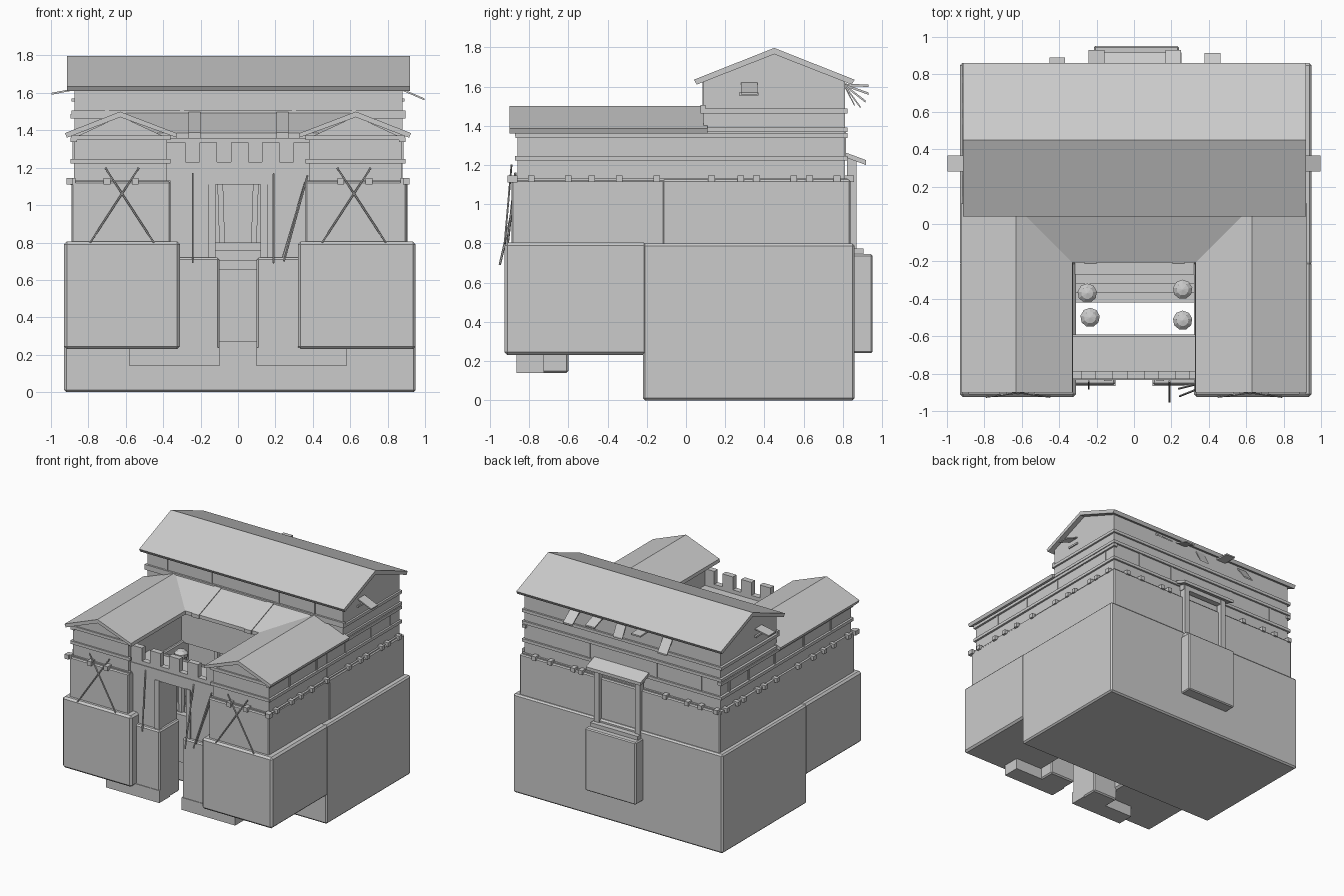
import bpy, bmesh, math
from mathutils import Vector


def prism(name, pts, axis, a, b, bevel=0):
    """Extrude a closed 2D profile along x (pts = y,z) or y (pts = x,z)."""
    bm = bmesh.new()
    put = (lambda p, t: (t, p[0], p[1])) if axis == 'x' else (lambda p, t: (p[0], t, p[1]))
    lo = [bm.verts.new(put(p, a)) for p in pts]
    hi = [bm.verts.new(put(p, b)) for p in pts]
    bm.faces.new(lo)
    bm.faces.new(hi[::-1])
    n = len(pts)
    for i in range(n):
        bm.faces.new((lo[i], hi[i], hi[(i + 1) % n], lo[(i + 1) % n]))
    bmesh.ops.recalc_face_normals(bm, faces=bm.faces)
    me = bpy.data.meshes.new(name)
    bm.to_mesh(me)
    bm.free()
    ob = bpy.data.objects.new(name, me)
    bpy.context.collection.objects.link(ob)
    if bevel:
        m = ob.modifiers.new("edge", 'BEVEL')
        m.width, m.segments = bevel, 1
    return ob


def box(name, x0, x1, y0, y1, z0, z1, bevel=0):
    x0, x1 = sorted((x0, x1))
    return prism(name, [(x0, z0), (x1, z0), (x1, z1), (x0, z1)], 'y', y0, y1, bevel)


def rod(name, p, q, r0, r1=None, sides=6):
    p, q = Vector(p), Vector(q)
    bpy.ops.mesh.primitive_cone_add(vertices=sides, radius1=r0, radius2=r0 if r1 is None else r1,
                                    depth=(q - p).length, location=(p + q) / 2,
                                    rotation=(q - p).to_track_quat('Z', 'Y').to_euler())
    bpy.context.object.name = name


def slab(name, p, q, t, axis, a, b):
    """Sloping board: profile line p-q thickened downward by t."""
    return prism(name, [p, q, (q[0], q[1] - t), (p[0], p[1] - t)], axis, a, b)


# Stone base and hall body
box("main_base", -0.93, 0.95, -0.22, 0.86, 0, 0.80, 0.012)
box("hall_lower_wall", -0.89, 0.905, -0.12, 0.84, 0.78, 1.125, 0.008)
box("hall_middle_wall", -0.875, 0.88, -0.12, 0.81, 1.12, 1.365)
prism("hall_upper_wall", [(0.09, 1.3), (0.81, 1.3), (0.81, 1.625), (0.45, 1.765), (0.09, 1.625)], 'x', -0.875, 0.88)

# Hall gable roof
prism("hall_roof", [(0.04, 1.635), (0.45, 1.797), (0.86, 1.635), (0.845, 1.61), (0.45, 1.765), (0.055, 1.61)],
      'x', -0.915, 0.92)

# Front wings, mirrored
for s in (-1, 1):
    o = 0.01
    box("wing_base", s * 0.315 + o / 2, s * 0.94 + o, -0.925, -0.2, 0.23, 0.805, 0.015)
    box("wing_lower_wall", s * 0.36, s * 0.895 + o / 2, -0.89, 0.0, 0.78, 1.125, 0.008)
    prism("wing_upper_wall", [(s * 0.38, 1.12), (s * 0.878, 1.12), (s * 0.878, 1.36), (s * 0.63, 1.475), (s * 0.38, 1.36)],
          'y', -0.86, 0.1)
    prism("wing_roof", [(s * 0.925, 1.385), (s * 0.63, 1.5), (s * 0.33, 1.385), (s * 0.325, 1.36), (s * 0.63, 1.47), (s * 0.915, 1.36)],
          'y', -0.90, 0.11)
    # crossed poles and beam ends on the wing fronts
    for d in (-1, 1):
        rod("crossed_pole", (s * 0.62 + d * 0.17, -0.925, 0.80), (s * 0.62 - d * 0.09, -0.89, 1.2), 0.005)
    for x in (0.55, 0.70, 0.90):
        box("front_beam_end", s * x - 0.018, s * x + 0.018, -0.91, -0.86, 1.11, 1.146)
    # timber bands around the wing front
    for z in (1.12, 1.235, 1.36):
        box("wing_front_band", s * 0.36, s * 0.89, -0.872, -0.85, z - 0.012, z + 0.012)
    # timber bands along the sides
    for z, y0 in ((1.12, -0.87), (1.235, -0.87), (1.35, -0.87), (1.38, 0.09), (1.475, 0.08)):
        box("side_band", s * 0.86, s * 0.895, y0, 0.825, z - 0.012, z + 0.012)
    for y in (-0.88, -0.79, -0.6, -0.48, -0.34, -0.15, 0.13, 0.28, 0.36, 0.55, 0.63, 0.77):
        box("side_beam_end", s * 0.87, s * 0.918, y - 0.017, y + 0.017, 1.112, 1.146)
    for y in (-0.6, -0.25, 0.12, 0.45, 0.7):
        box("side_upright", s * 0.87, s * 0.884, y - 0.01, y + 0.01, 1.235, 1.36)
    # gable window with propped shutter
    z = 1.60 if s < 0 else 1.57
    box("gable_window_sill", s * 0.86, s * 0.89, 0.27, 0.37, 1.555, 1.57)
    slab("gable_shutter", (s * 0.87, 1.625), (s * 0.998, z), 0.01, 'y', 0.28, 0.365)

# Cross roof at the back of the courtyard
slab("court_roof", (-0.205, 1.385), (0.10, 1.502), 0.028, 'x', -0.6, 0.6)
for x in (-0.233, 0.237):
    slab("court_roof_strip", (-0.215, 1.387), (0.09, 1.504), 0.03, 'x', x - 0.032, x + 0.032)
box("court_lintel", -0.38, 0.38, -0.18, -0.10, 1.11, 1.37)

# Courtyard doorway tapering upward, and its porch steps
for s in (-1, 1):
    prism("door_jamb", [(s * 0.07, 0.8), (s * 0.10, 0.8), (s * 0.11, 1.11), (s * 0.08, 1.11)], 'y', -0.15, -0.11)
for i, z in enumerate((0.80, 0.757, 0.705, 0.655)):
    box("court_step", -0.315, 0.32, -0.27 - i * 0.05, -0.2, 0.27, z)
# Courtyard columns, narrower at the foot, with cushion capitals
for x, y in ((-0.25, -0.37), (-0.235, -0.5), (0.26, -0.35), (0.26, -0.515)):
    rod("court_column", (x, y, 0.66), (x, y, 1.11), 0.03, 0.042, 9)
    bpy.ops.mesh.primitive_uv_sphere_add(segments=9, ring_count=5, radius=0.055, location=(x, y, 1.12))
    bpy.context.object.name = "column_capital"
    bpy.context.object.scale.z = 0.7

# Gatehouse: piers, foundations, walkway and battlement
for s in (-1, 1):
    box("gate_pier", s * 0.125, s * 0.38, -0.83, -0.6, 0.70, 1.12)
    box("gate_pier_trim", s * 0.12, s * 0.16, -0.84, -0.80, 0.72, 1.115)
    box("gate_pier_base", s * 0.10, s * 0.33, -0.86, -0.6, 0.14, 0.72, 0.01)
    box("gate_foundation", s * 0.10, s * 0.58, -0.865, -0.725, 0.14, 0.24)
box("gate_walkway", -0.38, 0.38, -0.835, -0.59, 1.11, 1.20)
box("walkway_rail", -0.33, 0.33, -0.605, -0.59, 1.19, 1.215)
outline = [(-0.38, 1.11), (0.38, 1.11), (0.38, 1.335)]
for x in (0.26, 0.092, -0.075, -0.243):
    outline += [(x + 0.037, 1.335), (x + 0.037, 1.23), (x - 0.037, 1.23), (x - 0.037, 1.335)]
prism("battlement", outline + [(-0.38, 1.335)], 'y', -0.83, -0.785)

# Long spears leaning on the gate
for p, q in (((-0.242, -0.88, 0.69), (-0.242, -0.84, 1.17)), ((0.19, -0.95, 0.69), (0.19, -0.84, 1.17)),
             ((0.245, -0.92, 0.70), (0.372, -0.87, 1.16)), ((0.24, -0.88, 0.72), (0.36, -0.85, 1.12))):
    rod("spear", p, q, 0.006)

# Bands, beam ends and windows of the back wall
for z in (1.12, 1.235, 1.38, 1.475):
    box("back_band", -0.89, 0.895, 0.80, 0.825, z - 0.012, z + 0.012)
    if z > 1.4:
        box("front_hall_band", -0.89, 0.895, 0.075, 0.1, z - 0.012, z + 0.03)
for x in (-0.86, -0.72, -0.6, -0.4, 0.35, 0.42, 0.63, 0.77):
    box("back_beam_end", x - 0.018, x + 0.018, 0.81, 0.856, 1.112, 1.146)
for x in (-0.7, -0.3, 0.3, 0.62):
    box("back_upright", x - 0.01, x + 0.01, 0.80, 0.816, 1.24, 1.37)
    box("hall_front_upright", x - 0.01, x + 0.01, 0.083, 0.1, 1.48, 1.62)
for x, y, z in ((-0.41, 0.89, 1.50), (-0.2, 0.93, 1.61), (0.01, 0.86, 1.51), (0.21, 0.93, 1.57), (0.42, 0.915, 1.53)):
    slab("back_shutter", (0.805, 1.615), (y, z), 0.012, 'x', x - 0.042, x + 0.042)

# Back porch: buttress, sill, posts and lean-to roof
box("back_buttress", -0.215, 0.24, 0.84, 0.952, 0.24, 0.745, 0.008)
box("back_sill", -0.20, 0.225, 0.84, 0.905, 0.74, 0.775)
for s in (-1, 1):
    box("porch_post", s * 0.16 + 0.01, s * 0.205 + 0.01, 0.82, 0.87, 0.77, 1.24)
box("porch_lintel", -0.20, 0.22, 0.82, 0.868, 1.18, 1.225)
slab("porch_roof", (0.81, 1.265), (0.918, 1.225), 0.025, 'x', -0.235, 0.255)
